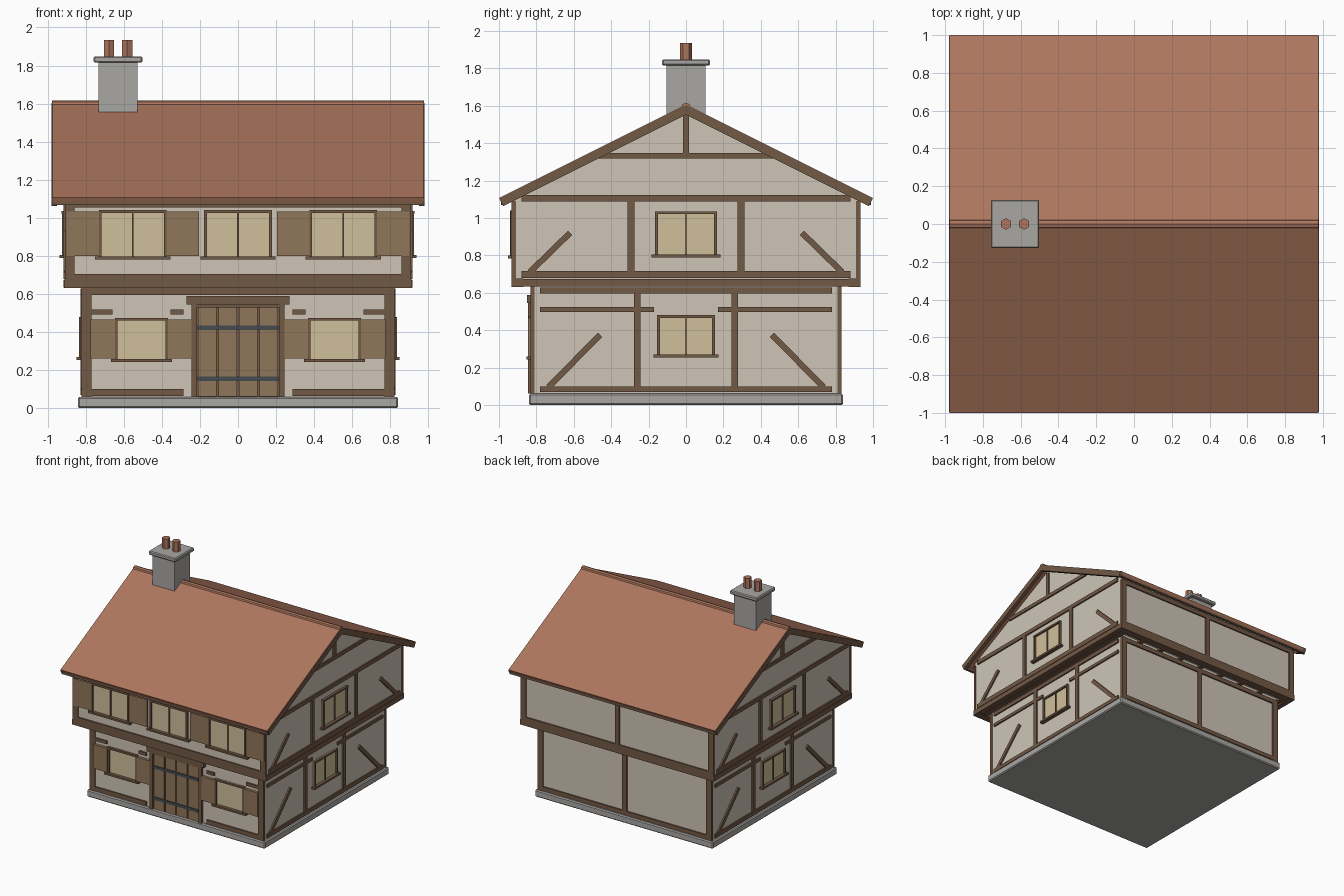
import bpy, bmesh, math
from mathutils import Matrix, Vector

if "Cube" in bpy.data.objects:
    bpy.data.objects.remove(bpy.data.objects["Cube"])


def mat(name, r, g, b):
    m = bpy.data.materials.new(name)
    m.diffuse_color = (r, g, b, 1)
    m.use_nodes = True
    m.node_tree.nodes["Principled BSDF"].inputs["Base Color"].default_value = m.diffuse_color
    return m


PLASTER = mat("plaster", 0.62, 0.56, 0.47)
TIMBER = mat("timber", 0.17, 0.10, 0.06)
BOARD = mat("board", 0.28, 0.18, 0.10)
GLASS = mat("glass", 0.63, 0.53, 0.33)
TILE = mat("tile", 0.42, 0.18, 0.11)
IRON = mat("iron", 0.06, 0.07, 0.08)
STONE = mat("stone", 0.40, 0.39, 0.37)


def finish(name, bm, m, bevel=0):
    bmesh.ops.recalc_face_normals(bm, faces=bm.faces)
    me = bpy.data.meshes.new(name)
    bm.to_mesh(me)
    bm.free()
    me.materials.append(m)
    ob = bpy.data.objects.new(name, me)
    bpy.context.collection.objects.link(ob)
    if bevel:
        b = ob.modifiers.new("bevel", 'BEVEL')
        b.width, b.segments = bevel, 1
    return ob


def box(name, x0, x1, y0, y1, z0, z1, m, bevel=0):
    bm = bmesh.new()
    c = Vector((x0 + x1, y0 + y1, z0 + z1)) / 2
    bmesh.ops.create_cube(bm, size=1, matrix=Matrix.Translation(c)
                          @ Matrix.Diagonal((abs(x1 - x0), abs(y1 - y0), z1 - z0, 1)))
    return finish(name, bm, m, bevel)


def prism(name, pts, x0, x1, m):
    """Extrude a (y, z) outline along x."""
    bm = bmesh.new()
    f = bm.faces.new([bm.verts.new((x0, y, z)) for y, z in pts])
    ext = bmesh.ops.extrude_face_region(bm, geom=[f])["geom"]
    bmesh.ops.translate(bm, vec=(x1 - x0, 0, 0),
                        verts=[v for v in ext if isinstance(v, bmesh.types.BMVert)])
    return finish(name, bm, m)


def wall_box(name, face, u0, u1, z0, z1, m=TIMBER, out=0.012, back=0.01):
    """Box lying on a wall: face = (side, wall distance), u runs along the wall."""
    side, d = face
    a, b = d - back, d + out
    if side == "front":
        return box(name, u0, u1, -b, -a, z0, z1, m)
    if side == "back":
        return box(name, u0, u1, a, b, z0, z1, m)
    s = 1 if side == "right" else -1
    return box(name, s * a, s * b, u0, u1, z0, z1, m)


def brace(name, face, p, q, w=0.032):
    """Diagonal timber on a side wall between two (y, z) points."""
    s = 1 if face[0] == "right" else -1
    d = (Vector(q) - Vector(p)).normalized()
    n = Vector((-d.y, d.x)) * w / 2
    p, q = Vector(p), Vector(q)
    prism(name, [p + n, q + n, q - n, p - n],
          s * (face[1] - 0.01), s * (face[1] + 0.012), TIMBER)


def window(name, face, u, z0, z1, hw, mullion=True):
    t = 0.015
    wall_box(name + "_glass", face, u - hw, u + hw, z0, z1, GLASS, 0.006)
    for s in (-1, 1):
        a, b = sorted((u + s * hw, u + s * (hw - t)))
        wall_box(name + "_jamb", face, a, b, z0, z1, TIMBER, 0.02)
    wall_box(name + "_head", face, u - hw, u + hw, z1 - t, z1, TIMBER, 0.021)
    wall_box(name + "_sill", face, u - hw - 0.02, u + hw + 0.02, z0 - 0.013, z0 + 0.003, TIMBER, 0.033)
    if mullion:
        wall_box(name + "_mullion", face, u - 0.005, u + 0.005, z0, z1, TIMBER, 0.014)


# Plinth and walls
box("plinth", -0.84, 0.84, -0.84, 0.84, 0, 0.06, STONE, 0.008)
box("ground_floor_walls", -0.815, 0.815, -0.82, 0.82, 0.05, 0.67, PLASTER)
prism("upper_walls", [(-0.92, 0.66), (0.92, 0.66), (0.92, 1.117), (0, 1.577), (-0.92, 1.117)],
      -0.905, 0.905, PLASTER)

# Jetty beams and joists
for s in (-1, 1):
    box("jetty_beam", -0.915, 0.915, s * 0.87, s * 0.932, 0.632, 0.676, TIMBER)
    box("jetty_side_beam", s * 0.87, s * 0.917, -0.91, 0.91, 0.634, 0.674, TIMBER)
for i in range(9):
    x = -0.84 + i * 0.21
    box("joist", x - 0.02, x + 0.02, -0.9, 0.9, 0.637, 0.668, TIMBER)

# Front and back framing
for side in ("front", "back"):
    lo, up = (side, 0.82), (side, 0.92)
    for s in (-1, 1):
        a, b = sorted((s * 0.77, s * 0.822))
        wall_box("corner_post_lower", lo, a, b, 0.06, 0.635)
        a, b = sorted((s * 0.86, s * 0.91))
        wall_box("corner_post_upper", up, a, b, 0.67, 1.09)
    wall_box("upper_sole_beam", up, -0.86, 0.86, 0.676, 0.706)
    wall_box("wall_plate", up, -0.86, 0.86, 1.055, 1.09)
    wall_box("lower_top_beam", lo, -0.77, 0.77, 0.595, 0.633)
back_lo, back_up = ("back", 0.82), ("back", 0.92)
wall_box("back_sole_beam", back_lo, -0.77, 0.77, 0.065, 0.1)
wall_box("back_post_lower", back_lo, -0.02, 0.02, 0.1, 0.6)
wall_box("back_post_upper", back_up, -0.02, 0.02, 0.7, 1.06)

# Front windows, shutters and rails
lo, up = ("front", 0.82), ("front", 0.92)
for u in (-0.553, 0, 0.553):
    window("front_upper_window", up, u, 0.795, 1.04, 0.178)
for s in (-1, 1):
    window("front_lower_window", lo, s * 0.507, 0.255, 0.475, 0.14, False)
    for k in (-1, 1):
        c = s * 0.553 + k * 0.263
        wall_box("upper_shutter", up, c - 0.085, c + 0.085, 0.8, 1.032, BOARD, 0.017)
        c = s * 0.507 + k * 0.204
        wall_box("lower_shutter", lo, c - 0.065, c + 0.065, 0.26, 0.465, BOARD, 0.024)
    for name, p, q, z0, z1 in (("front_sole", 0.285, 0.77, 0.065, 0.1),
                               ("front_rail_outer", 0.66, 0.77, 0.492, 0.518),
                               ("front_rail_inner", 0.285, 0.355, 0.492, 0.518)):
        a, b = sorted((s * p, s * q))
        wall_box(name, lo, a, b, z0, z1)

# Door
for s in (-1, 1):
    a, b = sorted((s * 0.217, s * 0.245))
    wall_box("door_jamb", lo, a, b, 0.06, 0.55, TIMBER, 0.025)
wall_box("door_lintel", lo, -0.27, 0.27, 0.545, 0.588, TIMBER, 0.03)
wall_box("door_head", lo, -0.217, 0.217, 0.53, 0.547, TIMBER, 0.022)
wall_box("door_back", lo, -0.217, 0.217, 0.06, 0.535, TIMBER, 0.004)
for i in range(4):
    u = -0.162 + i * 0.108
    wall_box("door_plank", lo, u - 0.049, u + 0.049, 0.062, 0.53, BOARD, 0.014)
for z in (0.155, 0.422):
    wall_box("door_strap", lo, -0.213, 0.213, z - 0.012, z + 0.012, IRON, 0.021)

# Gable side framing
for side in ("left", "right"):
    lo, up = (side, 0.815), (side, 0.905)
    wall_box("side_sole_lower", lo, -0.78, 0.78, 0.068, 0.1)
    wall_box("side_top_lower", lo, -0.78, 0.78, 0.595, 0.628)
    wall_box("side_sole_upper", up, -0.88, 0.88, 0.678, 0.716)
    wall_box("side_tie_beam", up, -0.88, 0.88, 1.088, 1.122)
    wall_box("gable_collar", up, -0.48, 0.48, 1.318, 1.348)
    wall_box("gable_king_post", up, -0.017, 0.017, 1.34, 1.55)
    window("side_upper_window", up, 0, 0.802, 1.035, 0.165)
    window("side_lower_window", lo, 0, 0.267, 0.48, 0.155)
    for s in (-1, 1):
        wall_box("side_post_lower", lo, s * 0.26 - 0.018, s * 0.26 + 0.018, 0.1, 0.6)
        wall_box("side_post_upper", up, s * 0.294 - 0.018, s * 0.294 + 0.018, 0.71, 1.09)
        a, b = sorted((s * 0.17, s * 0.78))
        wall_box("side_rail", lo, a, b, 0.498, 0.524)
        brace("brace_lower", lo, (s * 0.735, 0.095), (s * 0.46, 0.375))
        brace("brace_upper", up, (s * 0.835, 0.71), (s * 0.62, 0.92))

# Roof tiles, bargeboards, eaves fascia and ridge
prism("roof", [(0, 1.607), (1, 1.107), (0.988, 1.083), (0, 1.577), (-0.988, 1.083), (-1, 1.107)],
      -0.975, 0.975, TILE)
for s in (-1, 1):
    prism("bargeboard", [(0, 1.602), (0.998, 1.103), (0.978, 1.063), (0, 1.552),
                         (-0.978, 1.063), (-0.998, 1.103)], s * 0.95, s * 0.98, TIMBER)
    box("eaves_fascia", -0.97, 0.97, s * 0.965, s * 0.988, 1.068, 1.104, TIMBER)
prism("ridge_cap", [(-0.024, 1.59), (-0.018, 1.609), (0, 1.615), (0.018, 1.609), (0.024, 1.59)],
      -0.978, 0.978, TILE)

# Chimney with two hexagonal pots
box("chimney_stack", -0.733, -0.527, -0.103, 0.103, 1.45, 1.83, STONE)
box("chimney_cap", -0.758, -0.502, -0.128, 0.128, 1.815, 1.848, STONE, 0.007)
for x in (-0.678, -0.582):
    bm = bmesh.new()
    bmesh.ops.create_cone(bm, cap_ends=True, segments=6, radius1=0.031, radius2=0.031, depth=0.1,
                          matrix=Matrix.Translation((x, 0, 1.885)) @ Matrix.Rotation(0, 4, 'Z'))
    finish("chimney_pot", bm, TILE)
